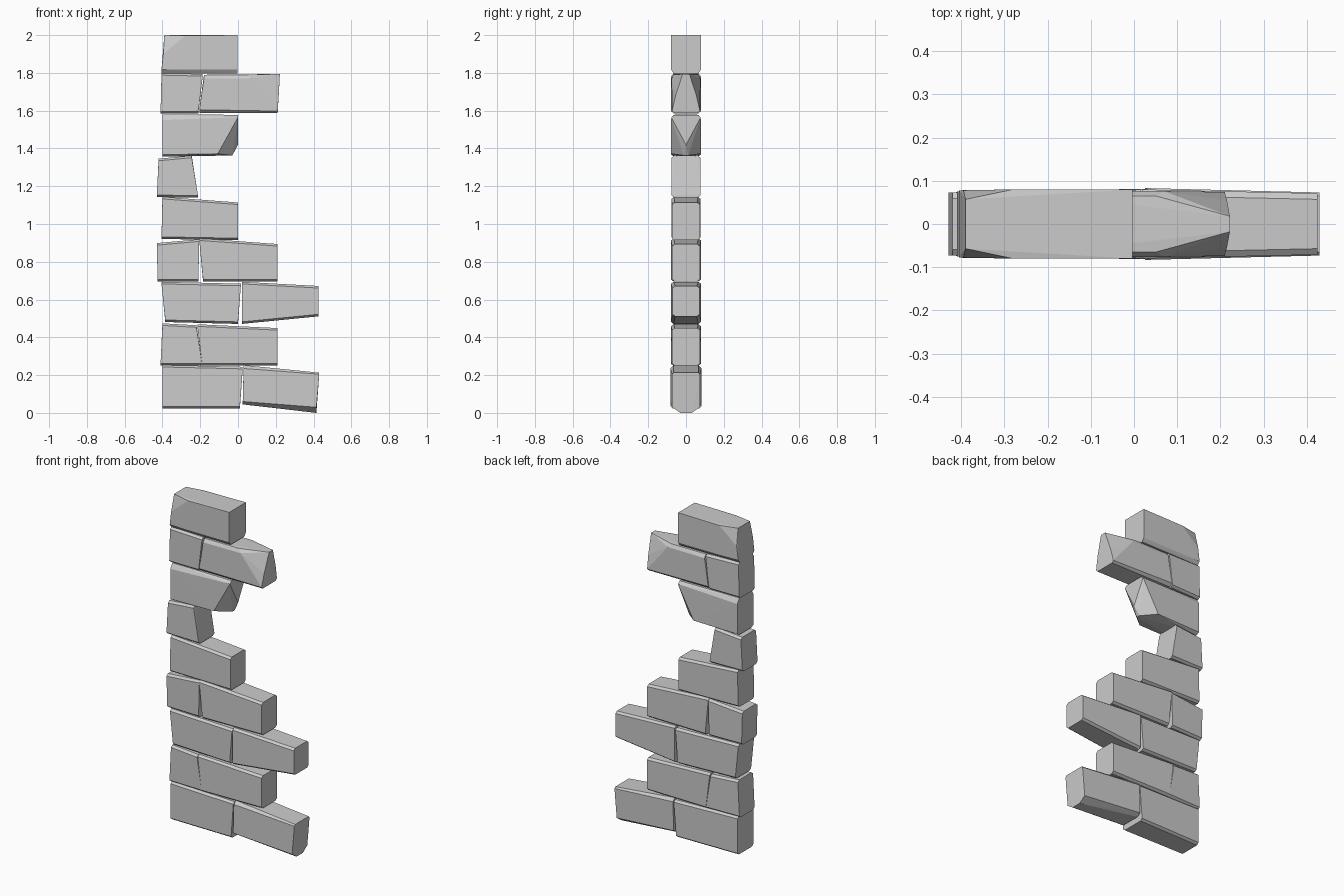
import bpy, bmesh


def hull(name, points):
    """Flat-faced convex stone from its corner points."""
    bm = bmesh.new()
    for p in points:
        bm.verts.new(p)
    res = bmesh.ops.convex_hull(bm, input=bm.verts[:])
    loose = [v for v in bm.verts if not v.link_faces]
    bmesh.ops.delete(bm, geom=loose, context='VERTS')
    bmesh.ops.dissolve_limit(bm, angle_limit=0.01, verts=bm.verts[:], edges=bm.edges[:])
    bmesh.ops.recalc_face_normals(bm, faces=bm.faces[:])
    me = bpy.data.meshes.new(name)
    bm.to_mesh(me)
    bm.free()
    ob = bpy.data.objects.new(name, me)
    bpy.context.collection.objects.link(ob)
    return ob


def mirrored(points):
    return [(x, s * y, z) for x, y, z in points for s in (-1, 1)]


def brick(name, bl, br, tr, tl, dl=0.078, dr=0.078):
    """Brick from its front outline; dl, dr are half depths at each end."""
    cz = (bl[1] + br[1] + tr[1] + tl[1]) / 4
    pts = []
    for (x, z), d in zip((bl, br, tr, tl), (dl, dr, dr, dl)):
        up = 1 if z > cz else -1
        pts.append((x, d, z - up * 0.007))             # face corner
        pts.append((x, d - 0.014, z + up * 0.004))     # worn edge
    return hull(name, mirrored(pts))


# Lower courses, bottom to top
brick("course1_left", (-.40, .026), (.01, .026), (.025, .24), (-.40, .25), .076, .081)
hull("course1_right", mirrored([
    (.025, .083, .06), (.025, .06, .045), (.415, .073, .03), (.415, .03, 0),
    (.43, .073, .205), (.43, .065, .213), (.03, .083, .235), (.03, .065, .253)]))
brick("course2_left", (-.41, .254), (-.19, .254), (-.22, .46), (-.40, .47), .073, .079)
brick("course2_right", (-.19, .254), (.21, .255), (.21, .445), (-.215, .465), .08, .074)
brick("course3_left", (-.385, .485), (0, .475), (.015, .68), (-.405, .69), .076, .08)
brick("course3_right", (.02, .475), (.425, .515), (.425, .668), (.02, .69), .08, .071)
brick("course4_left", (-.425, .70), (-.21, .70), (-.205, .915), (-.43, .895), .073, .079)
brick("course4_right", (-.185, .70), (.21, .70), (.21, .89), (-.205, .92), .08, .073)
brick("course5", (-.405, .925), (0, .918), (0, 1.11), (-.40, 1.14), .077, .074)
brick("course6", (-.43, 1.146), (-.212, 1.144), (-.245, 1.358), (-.42, 1.342), .073, .076)

# Broken brick with a pointed end
hull("course7_broken", mirrored([
    (-.40, .078, 1.367), (-.40, .06, 1.356), (-.40, .078, 1.55), (-.40, .06, 1.58),
    (0, .078, 1.565), (0, .06, 1.578), (-.107, .08, 1.372), (-.03, .012, 1.363)])
    + [(0, 0, 1.42)])

# Upper courses
brick("course8_left", (-.41, 1.588), (-.21, 1.59), (-.187, 1.79), (-.405, 1.795), .075, .079)
hull("course8_right", mirrored([
    (-.205, .08, 1.605), (-.205, .062, 1.588), (.21, .074, 1.598), (.21, .062, 1.587),
    (-.18, .079, 1.77), (-.18, .065, 1.79), (.07, .076, 1.77), (.05, .065, 1.79),
    (.215, .055, 1.68), (.222, .018, 1.794)]))
hull("course9_top", mirrored([
    (-.405, .078, 1.818), (-.405, .062, 1.798), (-.003, .08, 1.818), (-.003, .066, 1.798),
    (-.003, .08, 2.0), (-.28, .08, 1.997), (-.39, .057, 2.0), (-.395, .078, 1.9)]))
